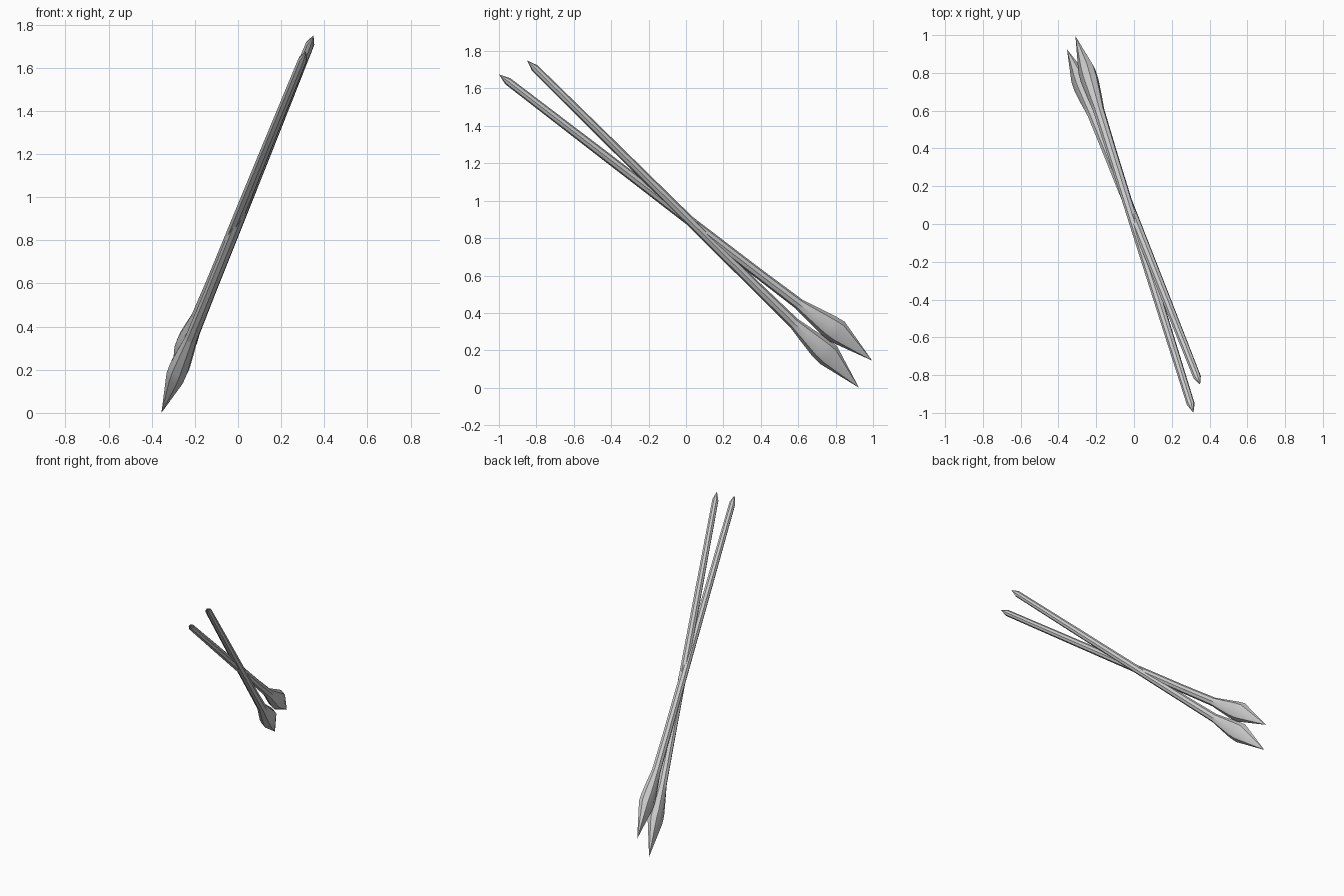
import bpy, bmesh, math
from mathutils import Vector

if "Cube" in bpy.data.objects:
    bpy.data.objects.remove(bpy.data.objects["Cube"])

SIDES = 8
# distance back from the tip, half width, half thickness, sideways offset
HEAD = [(0.25, 0.066, 0.046, 0.010), (0.31, 0.062, 0.048, 0.007),
        (0.41, 0.046, 0.040, 0.004), (0.51, 0.030, 0.030, 0.002)]
SHAFT = [(0.51, 0.030, 0.030, 0.002), (0.80, 0.027, 0.027, 0.0), (1.29, 0.026, 0.026, 0.0),
         (1.90, 0.024, 0.024, 0.0), (2.53, 0.021, 0.021, 0.0)]


def loft(name, tip, tail, stations, start=None, end=None):
    """Skin elliptical rings along the spear, closing with points or flat caps."""
    tip, tail = Vector(tip), Vector(tail)
    axis = (tail - tip).normalized()
    flat = Vector((1, 0, 0))
    flat = (flat - axis * flat.dot(axis)).normalized()
    wide = axis.cross(flat)
    if wide.z < 0:
        wide = -wide
    bm = bmesh.new()
    rings = []
    for d, w, t, off in stations:
        c = tip + axis * d + wide * off
        rings.append([bm.verts.new(c + wide * w * math.cos(a) + flat * t * math.sin(a))
                      for a in (2 * math.pi * i / SIDES for i in range(SIDES))])
    for a, b in zip(rings, rings[1:]):
        for i in range(SIDES):
            j = (i + 1) % SIDES
            bm.faces.new((a[i], a[j], b[j], b[i]))
    for ring, point in ((rings[0], start), (rings[-1], end)):
        if point is None:
            bm.faces.new(ring)
        else:
            p = bm.verts.new(point)
            for i in range(SIDES):
                bm.faces.new((ring[i], ring[(i + 1) % SIDES], p))
    bmesh.ops.recalc_face_normals(bm, faces=bm.faces)
    mesh = bpy.data.meshes.new(name)
    bm.to_mesh(mesh)
    bm.free()
    ob = bpy.data.objects.new(name, mesh)
    bpy.context.collection.objects.link(ob)
    bpy.ops.object.select_all(action='DESELECT')
    ob.select_set(True)
    bpy.context.view_layer.objects.active = ob
    bpy.ops.object.shade_smooth_by_angle(angle=math.radians(40))


# Two crossed spears: leaf-shaped heads low at the back, pointed butts high at the front
for label, tip, tail in (("upper", (-0.31, 0.995, 0.145), (0.315, -1.0, 1.675)),
                         ("lower", (-0.355, 0.925, 0.0), (0.35, -0.85, 1.75))):
    loft(label + "_spear_head", tip, tail, HEAD, start=tip)
    loft(label + "_spear_shaft", tip, tail, SHAFT, end=tail)
